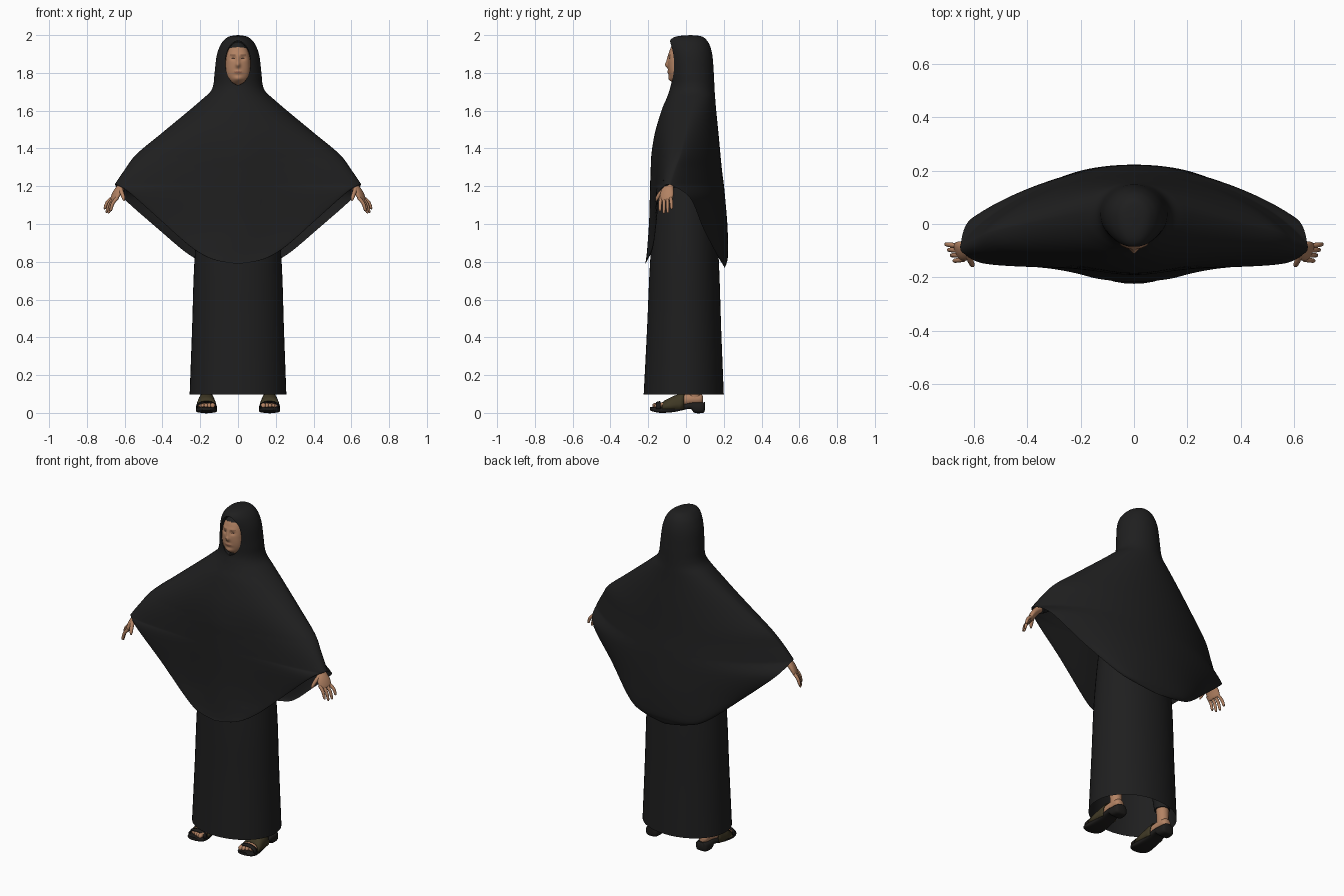
import bpy, bmesh, math
from mathutils import Vector


def material(name, rgb):
    m = bpy.data.materials.new(name)
    m.diffuse_color = (*rgb, 1)
    return m


CLOTH = material("black cloth", (0.0135, 0.0135, 0.0138))
SKIN = material("tan skin", (0.45, 0.225, 0.125))
LIPS = material("lip brown", (0.33, 0.14, 0.085))
BROW = material("brow brown", (0.20, 0.095, 0.055))
DARK = material("dark brown", (0.06, 0.03, 0.02))
SOLE = material("sole black", (0.013, 0.012, 0.011))
STRAP = material("olive strap", (0.05, 0.04, 0.018))


def finish(name, bm, mats, mirror=False, angle=50):
    """Turn a bmesh into a smooth-shaded object, mirrored across x if asked."""
    bmesh.ops.remove_doubles(bm, verts=bm.verts, dist=0.0003)
    bmesh.ops.recalc_face_normals(bm, faces=bm.faces)
    me = bpy.data.meshes.new(name)
    bm.to_mesh(me)
    bm.free()
    o = bpy.data.objects.new(name, me)
    bpy.context.collection.objects.link(o)
    for m in mats:
        me.materials.append(m)
    bpy.ops.object.select_all(action='DESELECT')
    o.select_set(True)
    bpy.context.view_layer.objects.active = o
    bpy.ops.object.shade_smooth_by_angle(angle=math.radians(angle))
    if mirror:
        mod = o.modifiers.new("mirror", 'MIRROR')
        mod.use_clip = True
        mod.merge_threshold = 0.0005
    return o


def skin_grid(bm, grid, closed=False):
    """Make quads over rows of points."""
    vs = [[bm.verts.new(p) for p in row] for row in grid]
    for a, b in zip(vs, vs[1:]):
        n = len(a)
        for i in range(n if closed else n - 1):
            j = (i + 1) % n
            bm.faces.new((a[i], a[j], b[j], b[i]))
    return vs


def spline(rows, n=8):
    """Catmull-Rom through rows of numbers."""
    out = []
    for i in range(len(rows) - 1):
        quad = (rows[max(i - 1, 0)], rows[i], rows[i + 1], rows[min(i + 2, len(rows) - 1)])
        for k in range(n):
            t = k / n
            out.append([0.5 * (2 * b + (c - a) * t + (2 * a - 5 * b + 4 * c - d) * t * t
                               + (3 * b - a - 3 * c + d) * t ** 3) for a, b, c, d in zip(*quad)])
    return out + [list(rows[-1])]


def sweep(bm, stations, ref, along=None, e=1.0, caps=True, n=20, sub=4):
    """Loft of super-ellipses; station = x, y, z, radius along ref, other radius."""
    st = spline(stations, sub)
    pts = [Vector(s[:3]) for s in st]
    grid = []
    for i, s in enumerate(st):
        d = Vector(along) if along else (pts[min(i + 1, len(pts) - 1)] - pts[max(i - 1, 0)]).normalized()
        r = Vector(ref)
        r = (r - d * r.dot(d)).normalized()
        q = d.cross(r)
        ring = []
        for k in range(n):
            c, w = math.cos(k * math.tau / n), math.sin(k * math.tau / n)
            ring.append(pts[i] + r * (s[3] * math.copysign(abs(c) ** e, c))
                        + q * (s[4] * math.copysign(abs(w) ** e, w)))
        grid.append(ring)
    vs = skin_grid(bm, grid, True)
    if caps:
        bm.faces.new(vs[0])
        bm.faces.new(vs[-1])


X, Y, Z = (1, 0, 0), (0, 1, 0), (0, 0, 1)

# Hooded cape: rows of z, half width, side y, front y, back y, front and back roundness
upper = [
    (2.0, 0.0, 0.025, 0.025, 0.025, 1, 1), (1.994, 0.042, 0.028, -0.045, 0.08, 1, 1),
    (1.977, 0.07, 0.03, -0.08, 0.106, 1, 1), (1.945, 0.094, 0.03, -0.09, 0.126, 1, 1),
    (1.89, 0.113, 0.03, -0.086, 0.14, 1, 1), (1.8, 0.124, 0.035, -0.08, 0.147, 1, 1),
    (1.74, 0.13, 0.04, -0.08, 0.15, 1, 1), (1.7, 0.147, 0.04, -0.09, 0.152, 1, 1),
    (1.66, 0.19, 0.04, -0.105, 0.155, 1, 1.05), (1.6, 0.26, 0.03, -0.13, 0.16, 1, 1.15),
    (1.48, 0.405, 0.0, -0.165, 0.172, 0.9, 1.4), (1.37, 0.537, -0.03, -0.183, 0.182, 0.8, 1.6),
    (1.29, 0.598, -0.06, -0.187, 0.19, 0.7, 1.6), (1.21, 0.652, -0.085, -0.19, 0.2, 0.7, 1.6)]
# Hem tails: z, half width, edge y, middle y, roundness
front_tail = [(1.17, 0.58, -0.14, -0.191, 0.8), (1.02, 0.41, -0.155, -0.195, 1),
              (0.875, 0.245, -0.175, -0.205, 1), (0.812, 0.13, -0.203, -0.212, 1), (0.79, 0.01, -0.216, -0.217, 1)]
back_tail = [(1.14, 0.61, 0.02, 0.207, 1.9), (0.98, 0.43, 0.09, 0.22, 1.6),
             (0.835, 0.255, 0.165, 0.222, 1.1), (0.79, 0.14, 0.192, 0.214, 1), (0.768, 0.01, 0.205, 0.205, 1)]


def sheet(tail, front):
    cols = (0, 1, 2, 3, 5) if front else (0, 1, 2, 4, 6)
    top = [[r[c] for c in cols] for r in upper]
    rows = spline(top) + spline([top[-1]] + tail)[1:]
    grid = []
    for z, w, ys, ym, p in rows:
        gap = swell = 0
        if front:  # oval face opening, and a swell over the chest and belly
            gap = 0.067 * math.sqrt(max(0, 1 - ((z - 1.853) / 0.116) ** 2))
            swell = 0.026 * min(1, max(0, (1.6 - z) / 0.25)) * min(1, (z - 0.78) / 0.15)
        start = math.asin(min(gap / max(w, 0.001), 0.95))
        line = []
        for k in range(21):
            a = start + (math.pi / 2 - start) * k / 20
            x = w * math.sin(a)
            y = ys + (ym + swell - ys) * max(math.cos(a), 0) ** p
            if k < 20:
                y -= swell * math.exp(-(x / 0.16) ** 2)
            line.append((x, y, z))
        x, y, _ = line[0]
        line.insert(0, (x * 0.98, y + (0.03 if gap else 0), z))  # turned-in edge
        grid.append(line)
    return grid


bm = bmesh.new()
skin_grid(bm, sheet(front_tail, True))
skin_grid(bm, sheet(back_tail, False))
finish("hooded_cape", bm, [CLOTH], mirror=True, angle=70)

# Long skirt, open at the hem
bm = bmesh.new()
sweep(bm, [(0, -0.012, 0.098, 0.212, 0.256), (0, -0.01, 0.45, 0.196, 0.243), (0, -0.008, 0.8, 0.182, 0.231),
           (0, -0.005, 1.15, 0.155, 0.2), (0, 0, 1.5, 0.1, 0.15)], Y, Z, e=0.97, caps=False, n=48)
finish("skirt", bm, [CLOTH])

# Inner sleeves
bm = bmesh.new()
sweep(bm, [(0.13, 0.02, 1.48, 0.06, 0.06), (0.38, -0.02, 1.36, 0.055, 0.05), (0.6, -0.085, 1.215, 0.04, 0.03)], Y)
finish("inner_sleeve", bm, [CLOTH], mirror=True)


# Head with modelled face; the upper part is the under-cap
def bump(x, z, x0, sx, z0, sz, amp):
    return amp * math.exp(-((x - x0) / sx) ** 2 - ((z - z0) / sz) ** 2)


bm = bmesh.new()
bmesh.ops.create_uvsphere(bm, u_segments=120, v_segments=90, radius=1)
for v in bm.verts:
    x, z = v.co.x * 0.066, 1.85 + v.co.z * 0.115
    x *= 1 + 0.35 * max(0, -v.co.z) ** 1.5  # fuller jaw
    y = 0.1 * v.co.y
    if v.co.y < 0:
        ax = abs(x)
        y = -0.086 * (-v.co.y) ** 0.52
        y -= bump(x, z, 0, 0.012, 1.842, 0.014, 0.014) + bump(x, z, 0, 0.009, 1.868, 0.022, 0.007)
        y -= bump(ax, z, 0.022, 0.022, 1.897, 0.010, 0.003) - bump(ax, z, 0.025, 0.014, 1.877, 0.010, 0.006)
        y -= bump(x, z, 0, 0.020, 1.804, 0.010, 0.006) + bump(x, z, 0, 0.025, 1.768, 0.016, 0.011)
    v.co = (x, y - 0.01, z)
for f in bm.faces:
    c = f.calc_center_median()
    ax = abs(c.x)
    if c.z > 1.937 - 3 * ax * ax or c.y > 0:
        f.material_index = 1
    elif (c.x / 0.02) ** 2 + ((c.z - 1.804) / 0.006) ** 2 < 1:
        f.material_index = 2
    elif ((ax - 0.026) / 0.011) ** 2 + ((c.z - 1.877) / 0.003) ** 2 < 1:
        f.material_index = 3
    elif 0.012 < ax < 0.042 and abs(c.z - 1.895 + 6 * (ax - 0.028) ** 2) < 0.0022:
        f.material_index = 4
finish("head", bm, [SKIN, CLOTH, LIPS, DARK, BROW])

# Hands: wrist and palm, four fingers, thumb; turned so the index side points inward
TURN = (0.45, 0.89, 0)
bm = bmesh.new()
sweep(bm, [(0.575, -0.083, 1.232, 0.026, 0.02), (0.615, -0.09, 1.2, 0.026, 0.02),
           (0.64, -0.1, 1.165, 0.038, 0.018), (0.657, -0.105, 1.132, 0.037, 0.013),
           (0.661, -0.105, 1.122, 0.028, 0.008)], TURN)
for i in range(4):
    k = i - 1.5
    s, drop = 0.019 * k, (0.066, 0.078, 0.075, 0.056)[i]
    path = ((0.65, 0, 0, 0.0095), (0.677, 0.003, 0.45, 0.009), (0.689, 0.004, 1, 0.007), (0.689, 0.004, 1.06, 0.002))
    sweep(bm, [(x + 0.45 * (s + fan * k), -0.107 + 0.89 * (s + fan * k), 1.14 - drop * d, r, r)
               for x, fan, d, r in path], TURN, n=10)
sweep(bm, [(0.622, -0.112, 1.185, 0.013, 0.012), (0.613, -0.138, 1.16, 0.011, 0.011),
           (0.606, -0.153, 1.137, 0.009, 0.009), (0.603, -0.158, 1.122, 0.003, 0.003)], Y, n=10)
finish("hand", bm, [SKIN], mirror=True)

# Feet with ankles and toes
FX = 0.167
bm = bmesh.new()
sweep(bm, [(FX, 0.09, 0.07, 0.015, 0.018), (FX, 0.075, 0.073, 0.029, 0.028), (FX, 0.02, 0.072, 0.033, 0.034),
           (FX, -0.06, 0.058, 0.037, 0.03), (FX, -0.12, 0.043, 0.045, 0.016),
           (FX, -0.15, 0.038, 0.04, 0.012)], X, Y)
sweep(bm, [(FX, 0.045, 0.07, 0.03, 0.036), (FX, 0.045, 0.12, 0.033, 0.034), (FX, 0.04, 0.2, 0.036, 0.038)], X, Z)
for i in range(5):
    x = FX - 0.033 + 0.0175 * i
    r, tip = 0.0125 - 0.001 * i, -0.178 + 0.004 * i + 0.001 * i * i
    sweep(bm, [(x, -0.135, 0.042, r, r), (x, tip + 0.008, 0.039, r, r), (x, tip, 0.036, r * 0.4, r * 0.4)],
          X, Y, n=10)
finish("foot", bm, [SKIN], mirror=True)

# Dark trouser legs under the skirt
bm = bmesh.new()
sweep(bm, [(FX, 0.04, 0.17, 0.042, 0.044), (0.15, 0.03, 0.4, 0.055, 0.06), (0.11, 0.01, 0.8, 0.075, 0.08)], X, Z)
finish("trouser_leg", bm, [CLOTH], mirror=True)

# Sandal soles with raised heel
bm = bmesh.new()
sweep(bm, [(FX, 0.1, 0.036, 0.02, 0.022), (FX, 0.09, 0.028, 0.037, 0.028), (FX, 0.045, 0.028, 0.042, 0.028),
           (FX, 0.02, 0.037, 0.042, 0.016), (FX, -0.06, 0.02, 0.049, 0.015), (FX, -0.13, 0.014, 0.056, 0.014),
           (FX, -0.17, 0.018, 0.05, 0.012), (FX, -0.19, 0.022, 0.026, 0.009)], X, Y, e=0.6)
finish("sandal_sole", bm, [SOLE], mirror=True)


# Sandal straps: arched bands over instep and toes
def strap(name, mat, rows):
    bm = bmesh.new()
    skin_grid(bm, [[(FX + w * math.cos(math.pi * k / 16), y + lean * math.sin(math.pi * k / 16),
                     0.02 + h * math.sin(math.pi * k / 16) ** 0.65) for k in range(17)]
                   for y, w, h, lean in rows])
    o = finish(name, bm, [mat], mirror=True)
    o.modifiers.new("thickness", 'SOLIDIFY').thickness = 0.005


strap("instep_strap", STRAP, [(-0.128, 0.056, 0.044, 0.01), (-0.08, 0.053, 0.068, 0.01),
                              (-0.035, 0.049, 0.084, 0.008), (-0.01, 0.046, 0.092, 0.0)])
strap("toe_strap", SOLE, [(-0.158, 0.053, 0.037, -0.002), (-0.135, 0.056, 0.043, -0.002)])
